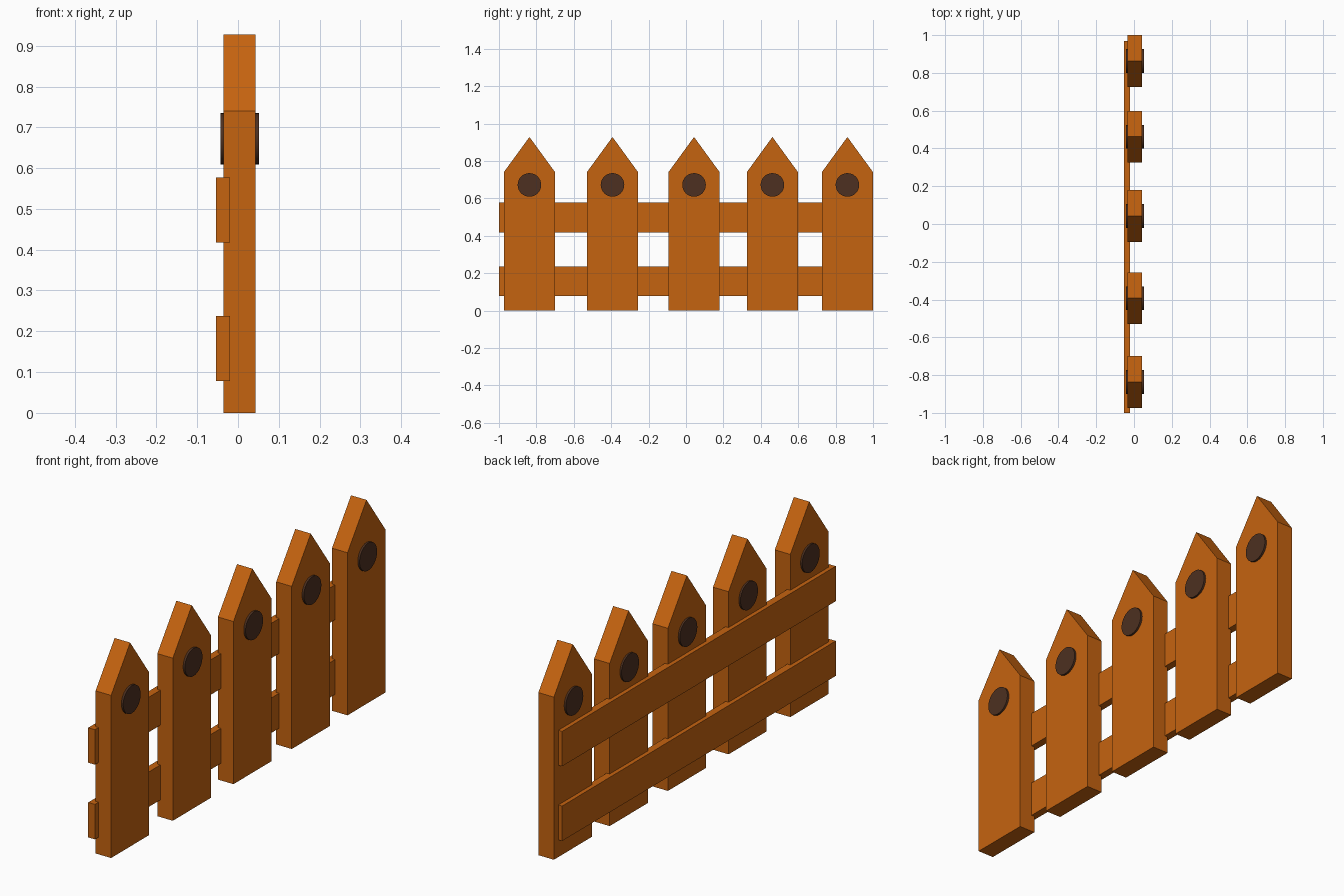
import bpy, bmesh
from math import pi
from mathutils import Matrix

if "Cube" in bpy.data.objects:
    bpy.data.objects.remove(bpy.data.objects["Cube"])


def material(name, color):
    m = bpy.data.materials.new(name)
    m.diffuse_color = (*color, 1)
    m.use_nodes = True
    m.node_tree.nodes["Principled BSDF"].inputs["Base Color"].default_value = m.diffuse_color
    return m


wood = material("orange_wood", (0.56, 0.125, 0.005))
dark = material("dark_brown", (0.075, 0.03, 0.015))


def finish(name, bm, mat):
    bmesh.ops.recalc_face_normals(bm, faces=bm.faces)
    me = bpy.data.meshes.new(name)
    bm.to_mesh(me)
    bm.free()
    me.materials.append(mat)
    ob = bpy.data.objects.new(name, me)
    bpy.context.collection.objects.link(ob)
    return ob


def prism(name, profile, x0, x1, mat):
    """Extrude a (y, z) outline from x0 to x1."""
    bm = bmesh.new()
    face = bm.faces.new([bm.verts.new((x0, y, z)) for y, z in profile])
    ext = bmesh.ops.extrude_face_region(bm, geom=[face])
    verts = [g for g in ext["geom"] if isinstance(g, bmesh.types.BMVert)]
    bmesh.ops.translate(bm, vec=(x1 - x0, 0, 0), verts=verts)
    return finish(name, bm, mat)


def disc(name, y, z, radius, x0, x1, mat):
    """Round plug lying along x."""
    bm = bmesh.new()
    mtx = Matrix.Translation(((x0 + x1) / 2, y, z)) @ Matrix.Rotation(pi / 2, 4, 'Y')
    bmesh.ops.create_cone(bm, cap_ends=True, segments=32, radius1=radius,
                          radius2=radius, depth=x1 - x0, matrix=mtx)
    ob = finish(name, bm, mat)
    for p in ob.data.polygons:
        p.use_smooth = len(p.vertices) == 4
    for e in ob.data.edges:
        a, b = (ob.data.vertices[i].co.x for i in e.vertices)
        e.use_edge_sharp = abs(a - b) < 1e-5
    return ob


# Pointed pickets, each with a round dark plug through it
half = 0.137
for i, y in enumerate((-0.837, -0.393, 0.043, 0.462, 0.863), 1):
    outline = [(y - half, 0), (y + half, 0), (y + half, 0.74),
               (y, 0.928), (y - half, 0.74)]
    prism(f"picket_{i}", outline, -0.035, 0.043, wood)
    disc(f"plug_{i}", y, 0.672, 0.063, -0.043, 0.052, dark)

# Two horizontal rails behind the pickets
for name, z0, z1 in (("lower_rail", 0.078, 0.237), ("upper_rail", 0.418, 0.577)):
    prism(name, [(-1, z0), (0.968, z0), (0.968, z1), (-1, z1)], -0.054, -0.02, wood)
